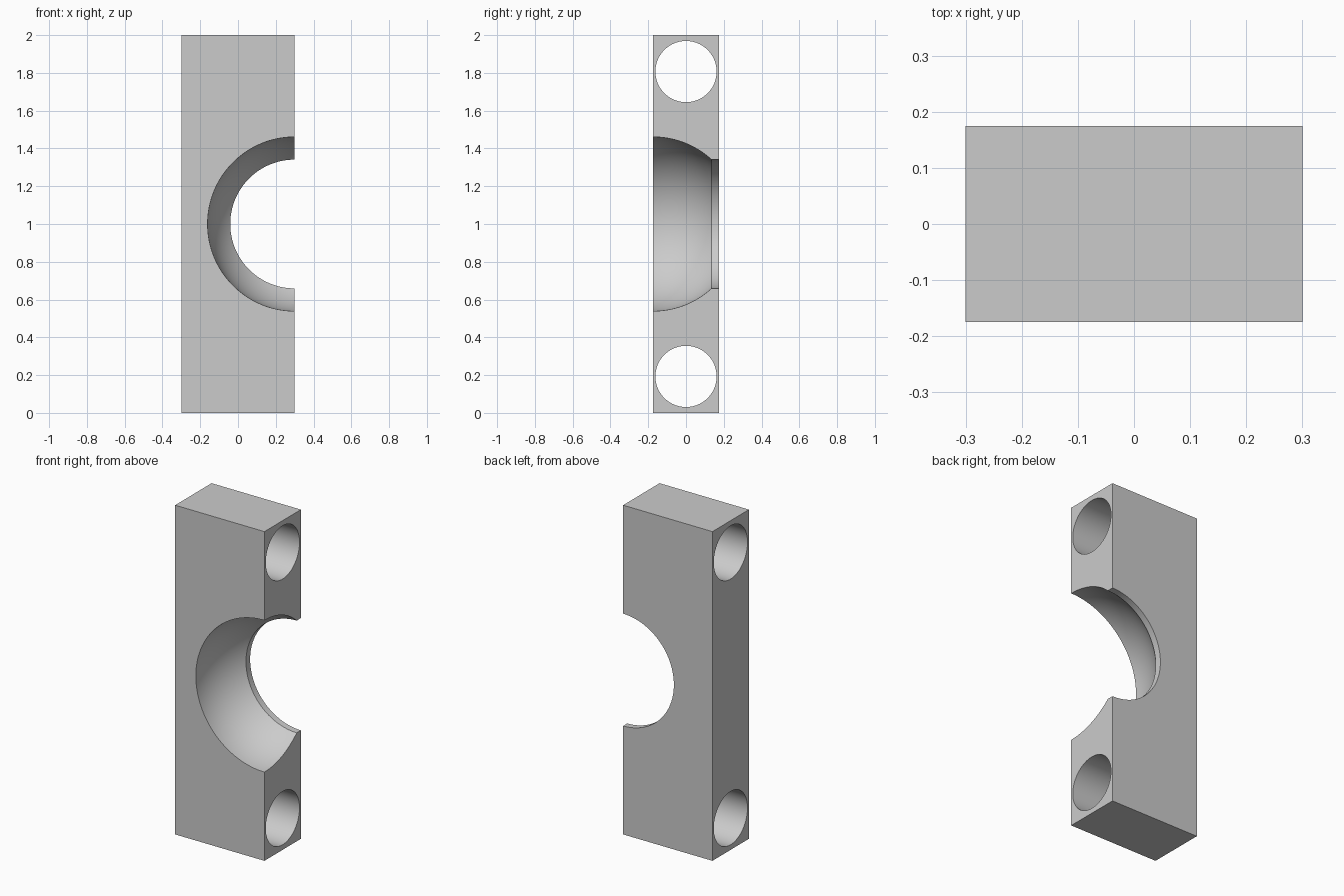
import bpy, bmesh
from math import cos, sin, pi, radians
from mathutils import Matrix, Vector

default = bpy.data.objects.get("Cube")
if default:
    bpy.data.objects.remove(default, do_unlink=True)

W, D, H = 0.6, 0.35, 2.0          # block width, depth, height
BOWL_R, BORE_R, HOLE_R = 0.461, 0.341, 0.162
HOLE_Z = 0.193                    # hole distance from each end

grey = bpy.data.materials.new("plain grey")
grey.use_nodes = True
colour = (0.6, 0.6, 0.6, 1)
grey.diffuse_color = colour
grey.node_tree.nodes["Principled BSDF"].inputs["Base Color"].default_value = colour


def make_object(name, bm):
    bmesh.ops.recalc_face_normals(bm, faces=bm.faces)
    mesh = bpy.data.meshes.new(name)
    bm.to_mesh(mesh)
    bm.free()
    mesh.materials.append(grey)
    obj = bpy.data.objects.new(name, mesh)
    bpy.context.collection.objects.link(obj)
    return obj


def lathe(name, profile, centre, steps=128):
    """Revolve (radius, y) points around the y axis through centre."""
    bm = bmesh.new()
    verts = [bm.verts.new((r, y, 0)) for r, y in profile]
    edges = [bm.edges.new(pair) for pair in zip(verts, verts[1:])]
    bmesh.ops.spin(bm, geom=verts + edges, axis=(0, 1, 0), cent=(0, 0, 0),
                   angle=2 * pi, steps=steps, use_duplicate=False)
    bmesh.ops.remove_doubles(bm, verts=bm.verts, dist=1e-5)
    bmesh.ops.translate(bm, verts=bm.verts, vec=centre)
    return make_object(name, bm)


# Rectangular block
bm = bmesh.new()
bmesh.ops.create_cube(bm, size=1, matrix=Matrix.Translation((0, 0, H / 2))
                      @ Matrix.Diagonal((W, D, H, 1)))
block = make_object("block", bm)

# Half-round socket: spherical bowl from the front, short bore out the back
front = -D / 2
depth = (BOWL_R ** 2 - BORE_R ** 2) ** 0.5
end = Vector((BORE_R, depth)).angle(Vector((1, 0)))
arc = [(BOWL_R * cos(end * i / 20), front + BOWL_R * sin(end * i / 20))
       for i in range(21)]
profile = [(0, -D), (BOWL_R, -D)] + arc + [(BORE_R, D), (0, D)]
cutters = [lathe("socket_cutter", profile, (W / 2, 0, H / 2))]

# Bolt holes running side to side near each end
for name, z in (("lower_hole_cutter", HOLE_Z), ("upper_hole_cutter", H - HOLE_Z)):
    bm = bmesh.new()
    bmesh.ops.create_cone(bm, cap_ends=True, segments=96, radius1=HOLE_R,
                          radius2=HOLE_R, depth=W * 2,
                          matrix=Matrix.Translation((0, 0, z))
                          @ Matrix.Rotation(pi / 2, 4, "Y"))
    cutters.append(make_object(name, bm))

# Cut the block, then discard the cutters
bpy.ops.object.select_all(action="DESELECT")
bpy.context.view_layer.objects.active = block
block.select_set(True)
for cutter in cutters:
    cutter.hide_render = True
    cut = block.modifiers.new(cutter.name, "BOOLEAN")
    cut.operation = "DIFFERENCE"
    cut.solver = "EXACT"
    cut.object = cutter
    bpy.ops.object.modifier_apply(modifier=cut.name)
    bpy.data.objects.remove(cutter, do_unlink=True)

bpy.ops.object.shade_smooth_by_angle(angle=radians(25))
